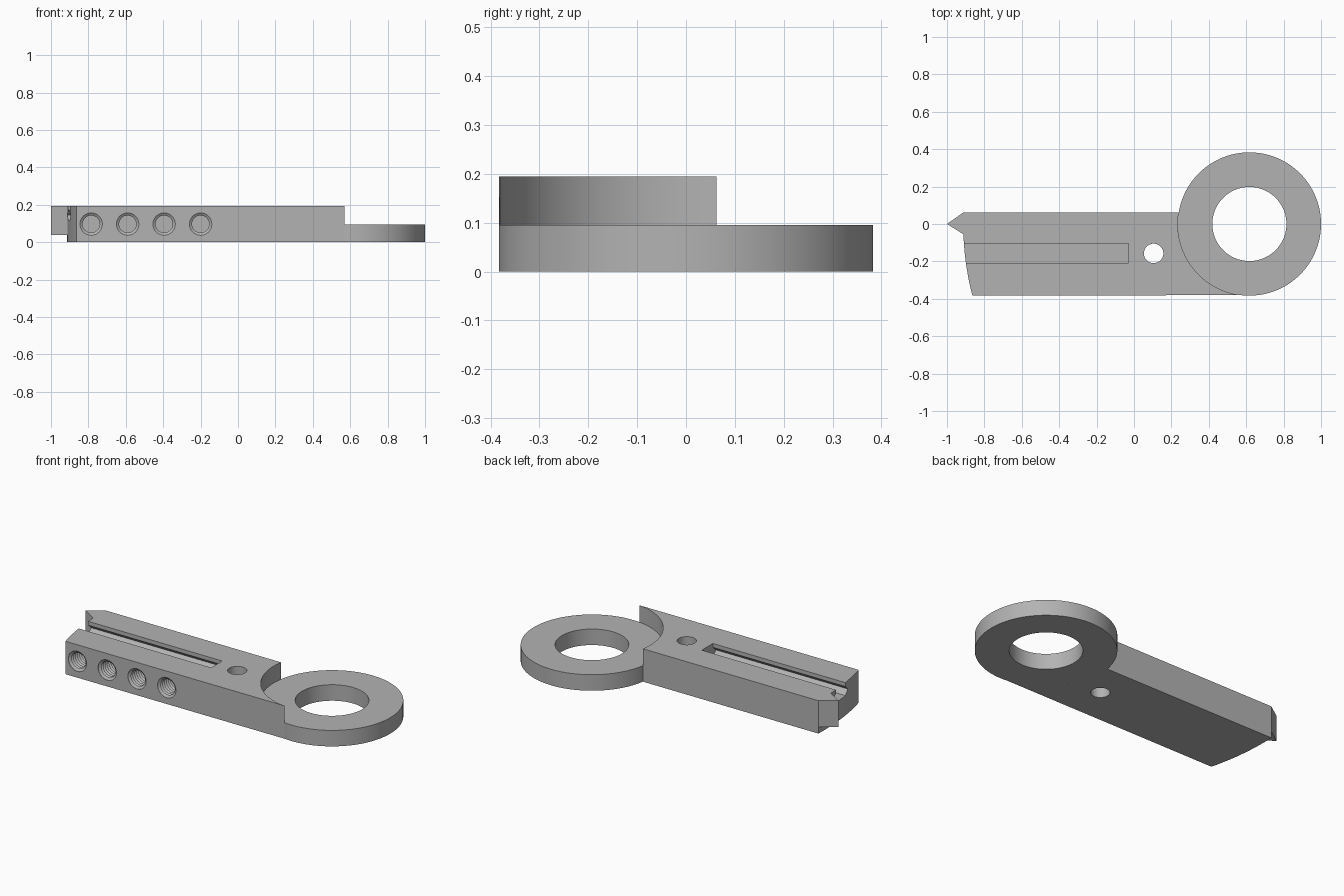
import bpy, bmesh
from math import sin, cos, asin, pi, radians
from mathutils import Vector

cube = bpy.data.objects.get("Cube")
if cube:
    bpy.data.objects.remove(cube, do_unlink=True)

# One plain grey metal
metal = bpy.data.materials.new("grey_metal")
metal.use_nodes = True
grey = (0.45, 0.45, 0.45, 1)
metal.diffuse_color = grey
metal.node_tree.nodes["Principled BSDF"].inputs["Base Color"].default_value = grey

TOP, STEP = 0.195, 0.095          # arm and ring heights
CX, R, HOLE = 0.617, 0.383, 0.198  # ring centre and radii
BACK, FRONT = 0.062, -0.383       # arm sides
END_R = 1.53                      # curved arm end, concentric with the ring


def finish(name, bm):
    bmesh.ops.recalc_face_normals(bm, faces=bm.faces)
    mesh = bpy.data.meshes.new(name)
    bm.to_mesh(mesh)
    bm.free()
    mesh.materials.append(metal)
    obj = bpy.data.objects.new(name, mesh)
    bpy.context.collection.objects.link(obj)
    return obj


def prism(name, points, direction):
    """Extrude a closed outline along a direction."""
    bm = bmesh.new()
    face = bm.faces.new([bm.verts.new(p) for p in points])
    new = bmesh.ops.extrude_face_region(bm, geom=[face])["geom"]
    verts = [v for v in new if isinstance(v, bmesh.types.BMVert)]
    bmesh.ops.translate(bm, verts=verts, vec=Vector(direction))
    return finish(name, bm)


def lathe(name, profile, centre, axis, steps, closed=False):
    """Revolve (radius, height) pairs about the y or z axis."""
    bm = bmesh.new()
    loops = []
    for r, h in profile:
        loop = []
        for i in range(steps):
            a, b = r * cos(2 * pi * i / steps), r * sin(2 * pi * i / steps)
            offset = Vector((a, b, h)) if axis == "z" else Vector((a, h, b))
            loop.append(bm.verts.new(Vector(centre) + offset))
        loops.append(loop)
    pairs = list(zip(loops, loops[1:]))
    if closed:
        pairs.append((loops[-1], loops[0]))
    else:
        bm.faces.new(loops[0])
        bm.faces.new(loops[-1])
    for low, high in pairs:
        for i in range(steps):
            j = (i + 1) % steps
            bm.faces.new((low[i], low[j], high[j], high[i]))
    return finish(name, bm)


def cut(target, cutter):
    mod = target.modifiers.new("cut", "BOOLEAN")
    mod.operation, mod.solver, mod.object = "DIFFERENCE", "EXACT", cutter
    cutter.hide_render = True
    bpy.context.view_layer.objects.active = target
    bpy.ops.object.modifier_apply(modifier=mod.name)
    bpy.data.objects.remove(cutter, do_unlink=True)


def arc(radius, start, end, count):
    return [(CX + radius * cos(start + (end - start) * i / count),
             radius * sin(start + (end - start) * i / count), 0)
            for i in range(count + 1)]


# Arm: concave against the ring, straight sides, gently curved far end
outline = arc(R, radians(263), pi - asin(BACK / R), 40)
outline += arc(END_R, pi - asin(BACK / END_R), pi - asin(FRONT / END_R), 16)
arm = prism("arm", outline, (0, 0, TOP))

# Ring
ring = lathe("ring", [(HOLE, 0), (R, 0), (R, STEP), (HOLE, STEP)],
             (CX, 0, 0), "z", 128, closed=True)

# Pointed nose on the arm end
nose = prism("pointed_nose", [(-1, 0, 0.04), (-0.912, BACK, 0.04),
                              (-0.912, -0.055, 0.04)], (0, 0, TOP - 0.04))

# Slot with a V groove in each wall, open at the far end
mid, half = -0.157, 0.052
side = [(half, 0.25), (half, 0.172), (half + 0.03, 0.145), (half, 0.118)]
slot = [(mid + w, z) for w, z in side] + [(mid - w, z) for w, z in reversed(side)]
cut(arm, prism("slot_cutter", [(-1.1, y, z) for y, z in slot], (1.07, 0, 0)))

# Vertical through hole
cut(arm, lathe("pin_cutter", [(0.052, -0.1), (0.052, 0.3)],
               (0.105, mid, 0), "z", 48))

# Row of threaded holes in the front side
thread = [(0.06, -0.05), (0.06, 0.002)]
thread += [(0.046 if i % 2 == 0 else 0.056, 0.012 + 0.009 * i) for i in range(13)]
for i in range(4):
    cut(arm, lathe("thread_cutter", thread,
                   (-0.785 + 0.195 * i, FRONT, 0.097), "y", 32))

# Smooth curved walls, keep edges crisp
bpy.ops.object.select_all(action="DESELECT")
for obj in (arm, ring, nose):
    obj.select_set(True)
bpy.context.view_layer.objects.active = arm
bpy.ops.object.shade_smooth_by_angle(angle=radians(25))
